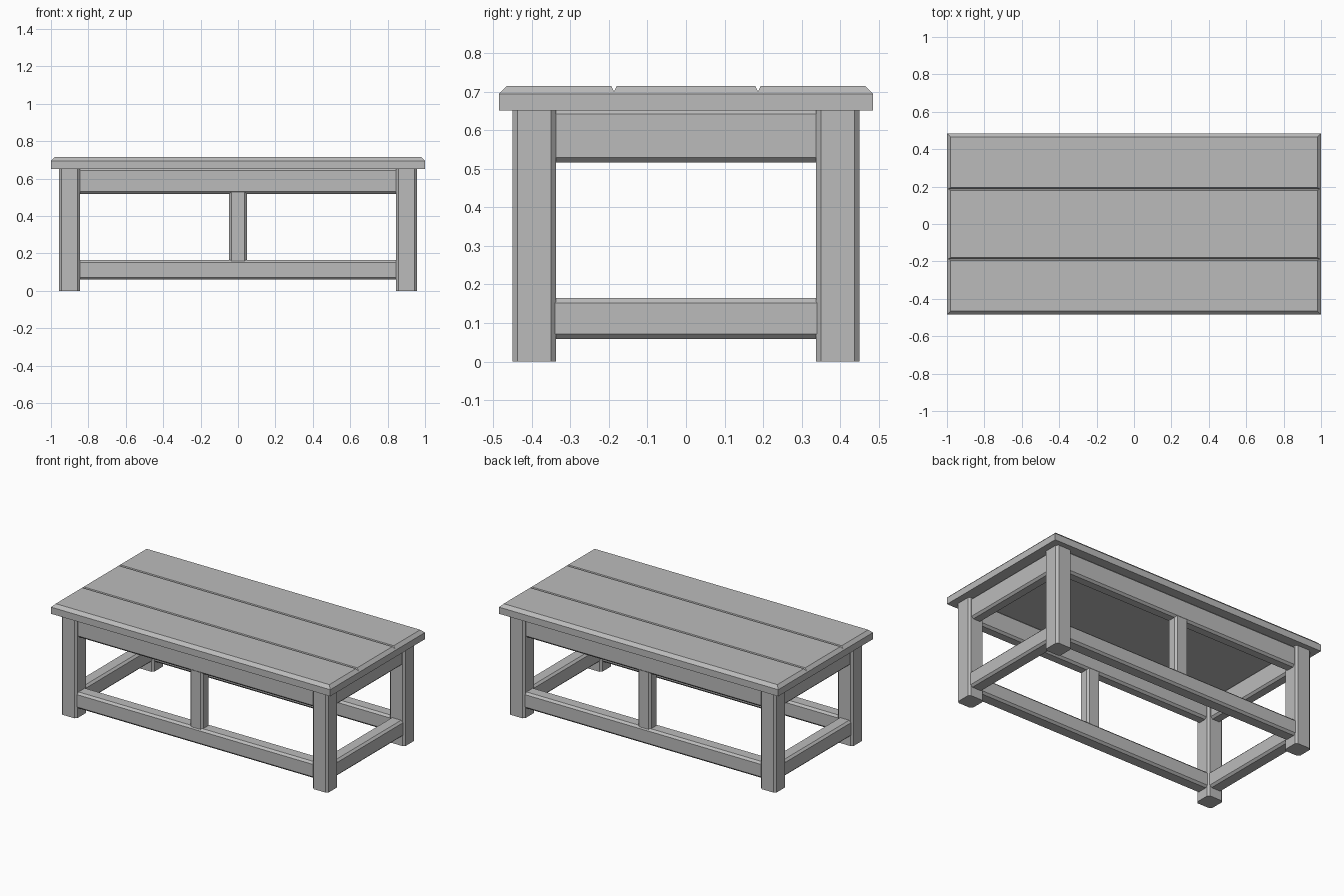
import bpy
import bmesh
from mathutils import Vector

if "Cube" in bpy.data.objects:
    bpy.data.objects.remove(bpy.data.objects["Cube"])

wood = bpy.data.materials.new("plain grey")
wood.diffuse_color = (0.5, 0.5, 0.5, 1)
wood.use_nodes = True
wood.node_tree.nodes["Principled BSDF"].inputs["Base Color"].default_value = wood.diffuse_color


def finish(bm, name):
    bmesh.ops.recalc_face_normals(bm, faces=bm.faces[:])
    mesh = bpy.data.meshes.new(name)
    bm.to_mesh(mesh)
    bm.free()
    mesh.materials.append(wood)
    ob = bpy.data.objects.new(name, mesh)
    bpy.context.collection.objects.link(ob)
    return ob


def beam(name, center, half, axis, chamfer=0.013):
    """Box whose four edges along the given axis are chamfered."""
    bm = bmesh.new()
    bmesh.ops.create_cube(bm, size=2)
    for v in bm.verts:
        v.co = Vector(c + h * s for c, h, s in zip(center, half, v.co))
    edges = [e for e in bm.edges
             if abs(e.verts[0].co[axis] - e.verts[1].co[axis]) > 1e-4]
    bmesh.ops.bevel(bm, geom=edges, offset=chamfer, offset_type='OFFSET',
                    segments=1, affect='EDGES')
    return finish(bm, name)


# Table top: plank profile along x, with sloped rim and V grooves
LOW, RIM, TOP = 0.652, 0.695, 0.715
W, SLOPE, G, GW = 0.485, TOP - RIM, 0.187, 0.007
profile = [(-W, LOW), (-W, RIM), (-W + SLOPE, TOP)]
for g in (-G, G):
    profile += [(g - GW, TOP), (g, TOP - 0.014), (g + GW, TOP)]
profile += [(W - SLOPE, TOP), (W, RIM), (W, LOW)]
bm = bmesh.new()
ends = [[bm.verts.new((s * (1 - max(0, z - RIM)), y, z)) for y, z in profile]
        for s in (-1, 1)]
a, b = ends
n = len(profile)
for i in range(n):
    j = (i + 1) % n
    bm.faces.new((a[i], a[j], b[j], b[i]))
for e in ends:
    bm.faces.new((e[0], e[1], e[-2], e[-1]))
    bm.faces.new(e[1:-1])
finish(bm, "table_top")

# Legs, at the four corners
LX, LY = 0.9, 0.394
for sx, nx in ((-1, "left"), (1, "right")):
    for sy, ny in ((-1, "front"), (1, "back")):
        beam(f"{ny}_{nx}_leg", (sx * LX, sy * LY, 0.327),
             (0.056, 0.056, 0.327), 2)

# Long aprons, stretchers and middle posts
for s, n in ((-1, "front"), (1, "back")):
    beam(f"{n}_apron", (0, s * LY, 0.586), (LX, 0.038, 0.069), 0)
    beam(f"{n}_stretcher", (0, s * LY, 0.112), (LX, 0.045, 0.053), 0)
    beam(f"{n}_middle_post", (0, s * LY, 0.343), (0.048, 0.038, 0.185), 2)

# Short end aprons and stretchers
for s, n in ((-1, "left"), (1, "right")):
    beam(f"{n}_apron", (s * LX, 0, 0.586), (0.038, LY, 0.069), 1)
    beam(f"{n}_stretcher", (s * LX, 0, 0.112), (0.045, LY, 0.053), 1)
